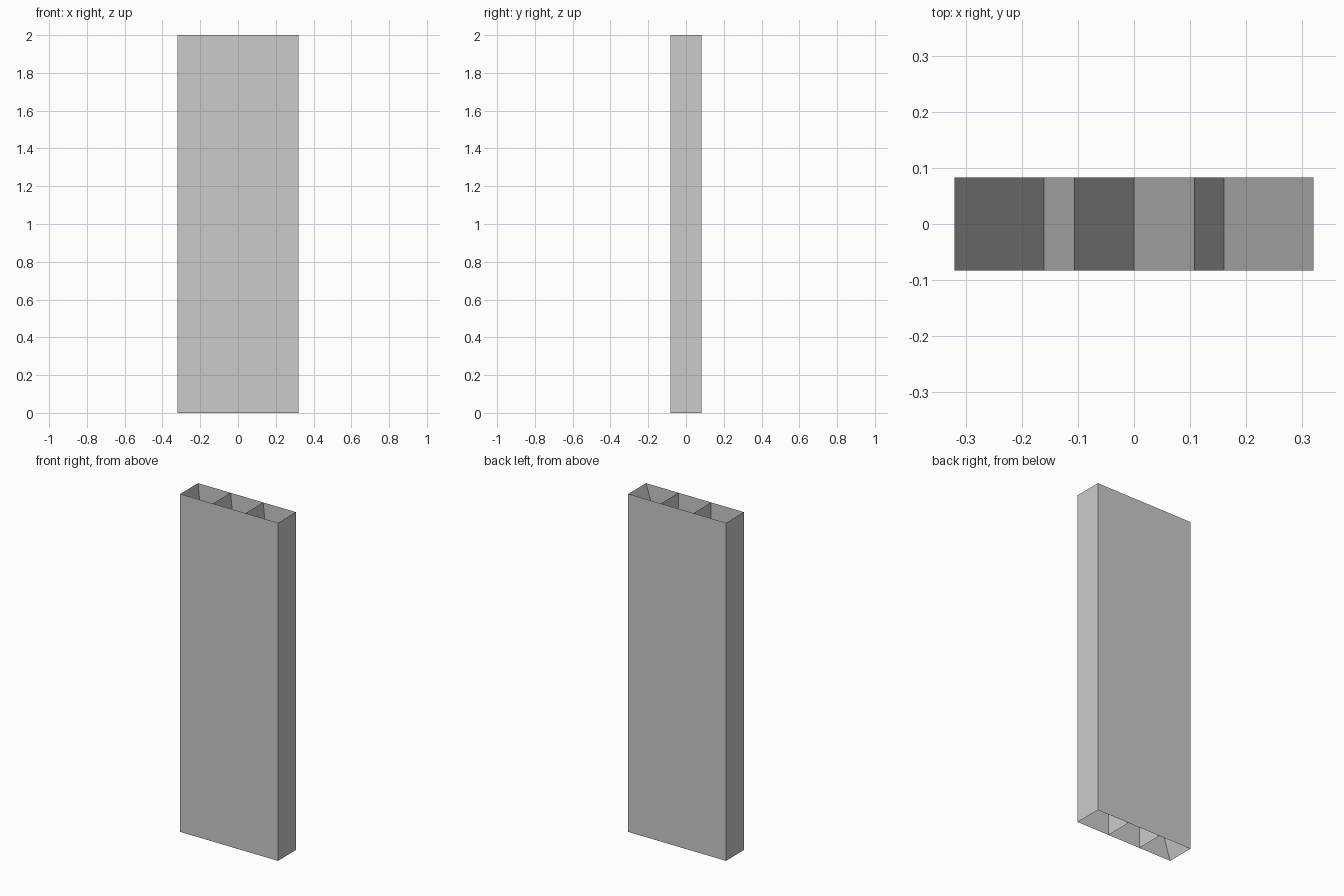
import bpy

if "Cube" in bpy.data.objects:
    bpy.data.objects.remove(bpy.data.objects["Cube"])

HALF_W, HALF_D, HEIGHT, BAYS = 0.32, 0.0833, 2.0, 3


def sheet_object(name, quads):
    """Make one object from separate thin quads."""
    verts = [v for q in quads for v in q]
    faces = [tuple(range(4 * i, 4 * i + 4)) for i in range(len(quads))]
    mesh = bpy.data.meshes.new(name)
    mesh.from_pydata(verts, [], faces)
    obj = bpy.data.objects.new(name, mesh)
    bpy.context.collection.objects.link(obj)
    return obj


def cross_wall(a, b):
    """Sheet running front to back along the line from a to b in (x, z)."""
    (ax, az), (bx, bz) = a, b
    return [(ax, -HALF_D, az), (ax, HALF_D, az), (bx, HALF_D, bz), (bx, -HALF_D, bz)]


# Column lines, each with a bottom and a top node
xs = [-HALF_W + 2 * HALF_W * i / BAYS for i in range(BAYS + 1)]

# Front and back panels
for name, y in (("front_panel", -HALF_D), ("back_panel", HALF_D)):
    quad = [(-HALF_W, y, 0), (HALF_W, y, 0), (HALF_W, y, HEIGHT), (-HALF_W, y, HEIGHT)]
    sheet_object(name, [quad if y < 0 else quad[::-1]])

# Side walls and upright partitions
uprights = [cross_wall((x, 0), (x, HEIGHT)) for x in xs]
sheet_object("side_walls", [uprights[0][::-1], uprights[-1]])
sheet_object("upright_partitions", uprights[1:-1])

# Slanted partition in each bay, top left to bottom right
sheet_object("slanted_partitions",
             [cross_wall((a, HEIGHT), (b, 0)) for a, b in zip(xs, xs[1:])])

# Long diagonal, top right corner to bottom left corner
sheet_object("long_diagonal", [cross_wall((xs[-1], HEIGHT), (xs[0], 0))])
